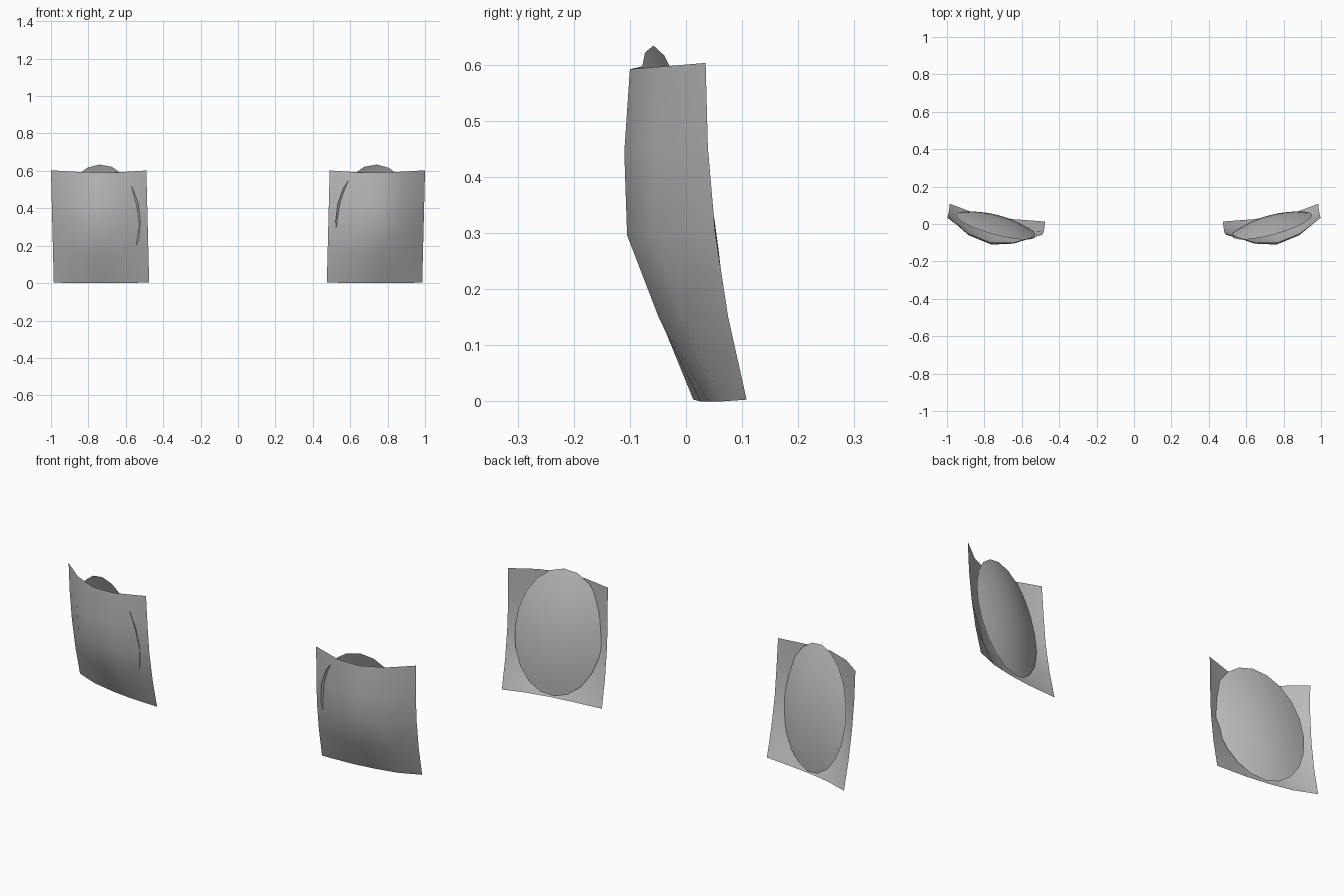
import bpy, bmesh, math
from mathutils import Vector

if "Cube" in bpy.data.objects:
    bpy.data.objects.remove(bpy.data.objects["Cube"])

grey = bpy.data.materials.new("plain grey")
grey.diffuse_color = (0.5, 0.5, 0.5, 1)
grey.use_nodes = True
grey.node_tree.nodes["Principled BSDF"].inputs["Base Color"].default_value = grey.diffuse_color


def finish(name, bm):
    me = bpy.data.meshes.new(name)
    bm.normal_update()
    bm.to_mesh(me)
    bm.free()
    me.materials.append(grey)
    for p in me.polygons:
        p.use_smooth = True
    ob = bpy.data.objects.new(name, me)
    bpy.context.collection.objects.link(ob)


# Depth of the curved sheet, rows bottom to top, columns inner to outer edge
COLUMNS = (0, 0.31, 0.54, 0.78, 1)
DEPTH = [
    (0.013, 0.025, 0.040, 0.066, 0.108),
    (-0.018, -0.046, -0.048, -0.005, 0.075),
    (-0.040, -0.098, -0.105, -0.055, 0.052),
    (-0.050, -0.105, -0.110, -0.060, 0.039),
    (-0.057, -0.099, -0.100, -0.050, 0.035),
]
TOP = (0.602, 0.592, 0.592, 0.596, 0.603)


def curved_panel(name, side):
    bm = bmesh.new()
    grid = []
    for r, row in enumerate(DEPTH):
        t = r / 4
        line = []
        for f, y, top in zip(COLUMNS, row, TOP):
            x = 0.475 + 0.015 * t + 0.51 * f
            z = 0.003 * (r == 0 and f in (0, 1)) + top * t
            line.append(bm.verts.new((side * x, y, z)))
        grid.append(line)
    for r in range(4):
        for c in range(4):
            q = [grid[r][c], grid[r][c + 1], grid[r + 1][c + 1], grid[r + 1][c]]
            bm.faces.new(q if side > 0 else q[::-1])
    finish(name, bm)


def dome(name, side, segs=20, rings=5, depth=0.042):
    # Shallow elliptical dome bulging to the back
    centre = Vector((0.737, -0.008, 0.322))
    across = Vector((0.215, 0.056, -0.01))
    up = Vector((0.005, -0.050, 0.312))
    back = up.cross(across).normalized()
    bm = bmesh.new()

    def point(r, a):
        p = (centre + across * r * math.cos(a) + up * r * math.sin(a)
             + back * depth * (1 - r * r))
        return bm.verts.new((side * p.x, p.y, p.z))

    pole = point(0, 0)
    loops = [[point(i / rings, math.tau * k / segs + math.pi / 2) for k in range(segs)]
             for i in range(1, rings + 1)]
    for k in range(segs):
        n = (k + 1) % segs
        faces = [[pole, loops[0][k], loops[0][n]]]
        faces += [[a[k], b[k], b[n], a[n]] for a, b in zip(loops, loops[1:])]
        for f in faces:
            bm.faces.new(f[::-1] if side > 0 else f)
    finish(name, bm)


for label, side in (("right", 1), ("left", -1)):
    curved_panel(label + "_curved_panel", side)
    dome(label + "_dome", side)
